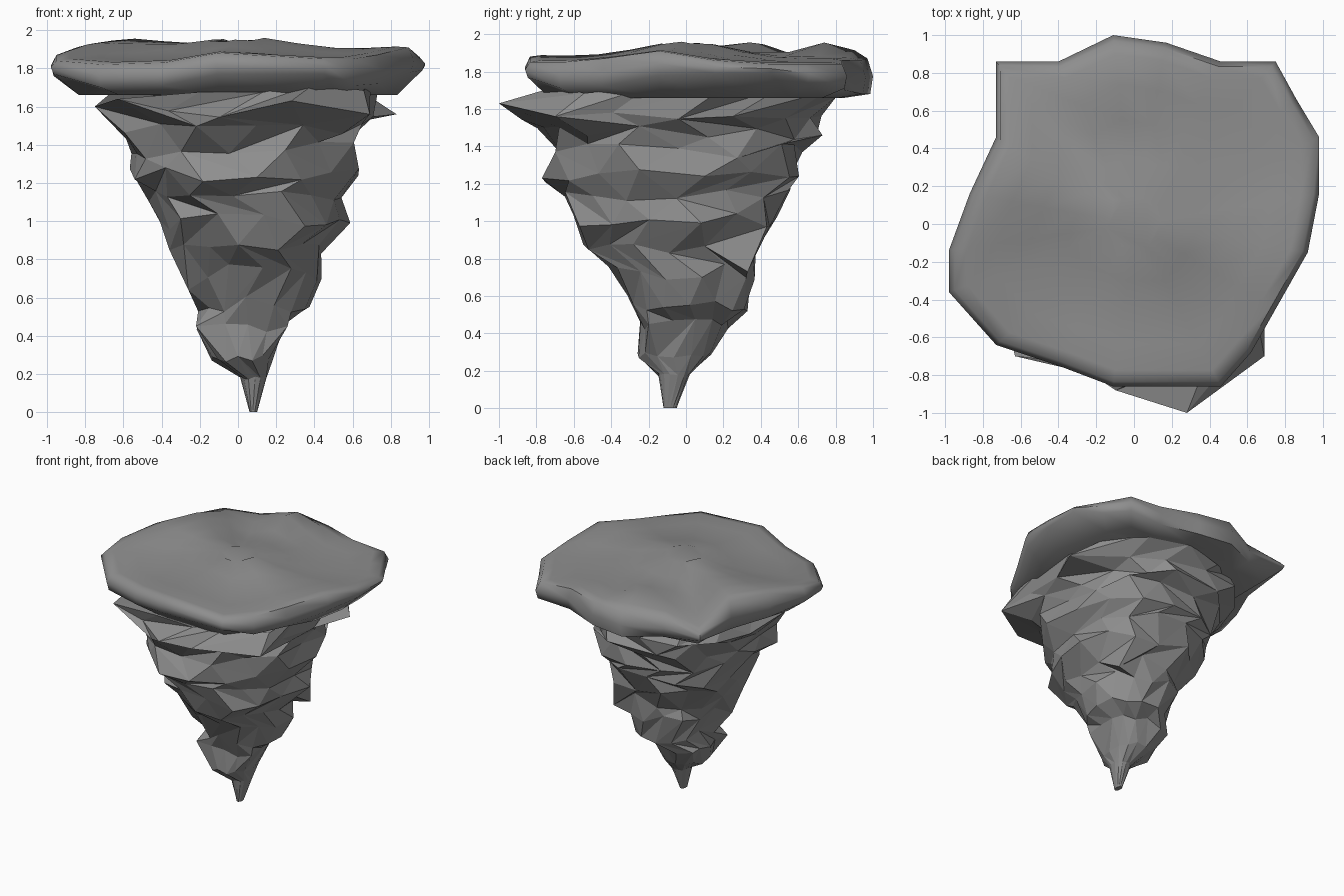
import bpy
import bmesh
import random
from math import cos, sin, pi, copysign, exp
from mathutils import Vector

random.seed(7)
default_cube = bpy.data.objects.get("Cube")
if default_cube:
    bpy.data.objects.remove(default_cube, do_unlink=True)


def make_material(name, colour):
    material = bpy.data.materials.new(name)
    material.use_nodes = True
    material.diffuse_color = colour
    shader = material.node_tree.nodes["Principled BSDF"]
    shader.inputs["Base Color"].default_value = colour
    return material


stone = make_material("grey stone", (0.27, 0.27, 0.27, 1))


def bridge(bm, lower, upper, triangles=False):
    """Join two closed rings that have the same number of vertices."""
    count = len(lower)
    for i in range(count):
        j = (i + 1) % count
        a, b, c, d = lower[i], lower[j], upper[j], upper[i]
        if not triangles:
            bm.faces.new((a, b, c, d))
        elif random.random() < 0.5:
            bm.faces.new((a, b, c))
            bm.faces.new((a, c, d))
        else:
            bm.faces.new((a, b, d))
            bm.faces.new((b, c, d))


def finish(bm, name):
    bmesh.ops.recalc_face_normals(bm, faces=bm.faces)
    mesh = bpy.data.meshes.new(name)
    bm.to_mesh(mesh)
    bm.free()
    mesh.materials.append(stone)
    part = bpy.data.objects.new(name, mesh)
    bpy.context.collection.objects.link(part)
    return part


# Hanging rock: height, then extents (x low, x high, y low, y high)
LEVELS = [
    (0, .06, .1, -.12, -.05), (.18, .01, .15, -.15, .02),
    (.28, -.14, .18, -.27, .14), (.45, -.22, .26, -.25, .23),
    (.56, -.22, .39, -.31, .35), (.73, -.28, .44, -.41, .38),
    (.85, -.36, .48, -.54, .36), (1, -.44, .58, -.63, .5),
    (1.13, -.5, .58, -.69, .59), (1.24, -.57, .64, -.77, .62),
    (1.37, -.59, .65, -.74, .66), (1.47, -.65, .68, -.84, .72),
    (1.58, -.74, .76, -.86, .78), (1.68, -.68, .76, -.84, .85),
]
SIDES = 15


def rock_ring(bm, level, row):
    z, x0, x1, y0, y1 = level
    rough = min(row / 4, 1)
    ring = []
    for i in range(SIDES):
        angle = 2 * pi * (i + 0.5 * (row % 2)) / SIDES
        reach = 1 + rough * random.uniform(-0.11, 0.04)
        c, s = cos(angle), sin(angle)
        c = copysign(abs(c) ** 0.88, c) * reach
        s = copysign(abs(s) ** 0.88, s) * reach
        lift = rough * random.uniform(-0.045, 0.045)
        ring.append(bm.verts.new(((x0 + x1 + (x1 - x0) * c) / 2,
                                  (y0 + y1 + (y1 - y0) * s) / 2, z + lift)))
    return ring


bm = bmesh.new()
rings = [rock_ring(bm, level, row) for row, level in enumerate(LEVELS)]
for lower, upper in zip(rings, rings[1:]):
    bridge(bm, lower, upper, triangles=True)
bm.faces.new(rings[0])
bm.faces.new(rings[-1])

# Crags: pull the nearest rock corner out to each point
CRAGS = [(.28, -1, 1.63), (.69, -.7, 1.56), (.83, .25, 1.56),
         (-.75, -.2, 1.6), (-.63, -.7, 1.64), (.2, .73, 1.46), (.26, -.2, .45),
         (-.22, -.22, .45), (-.26, -.22, .64), (-.18, .17, .44),
         (.1, -.77, 1.23), (.42, .33, .73)]
moved = set()
for crag in map(Vector, CRAGS):
    nearest = min((v for v in bm.verts if v not in moved),
                  key=lambda v: (v.co - crag).length)
    nearest.co = crag
    moved.add(nearest)
finish(bm, "hanging_rock")

# Ground slab rim: x, y, lower edge height, upper edge height
RIM = [
    (-.11, 1, 1.68, 1.87), (.17, .96, 1.68, 1.86), (.46, .86, 1.7, 1.86),
    (.75, .86, 1.71, 1.84), (.86, .66, 1.74, 1.84), (.98, .46, 1.79, 1.84),
    (.98, .16, 1.79, 1.86), (.92, -.15, 1.78, 1.91), (.75, -.45, 1.72, 1.87),
    (.62, -.68, 1.71, 1.85), (.46, -.86, 1.77, 1.85), (-.11, -.86, 1.77, 1.88),
    (-.4, -.75, 1.71, 1.83), (-.73, -.64, 1.7, 1.82), (-.98, -.36, 1.77, 1.84),
    (-.98, -.14, 1.76, 1.87), (-.87, .16, 1.72, 1.91), (-.73, .46, 1.7, 1.91),
    (-.73, .86, 1.75, 1.81), (-.4, .86, 1.7, 1.85),
]
# Gentle hills on the ground: x, y, rise, radius
HILLS = [(.03, 0, .1, .35), (-.1, .74, .08, .18), (-.53, .3, .05, .25)]


def slab_ring(bm, scale, height):
    return [bm.verts.new((x * scale, y * scale, height(low, high)))
            for x, y, low, high in RIM]


def ground_ring(bm, scale):
    ring = slab_ring(bm, scale, lambda low, high: 1.86 + (high + 0.01 - 1.86) * scale)
    for v in ring:
        for x, y, rise, radius in HILLS:
            distance = (v.co.x - x) ** 2 + (v.co.y - y) ** 2
            v.co.z += rise * exp(-distance / radius ** 2)
    return ring


bm = bmesh.new()
slab = [
    slab_ring(bm, 0.85, lambda low, high: min(low, 1.66)),
    slab_ring(bm, 0.985, lambda low, high: low),
    slab_ring(bm, 1, lambda low, high: (low + high) / 2),
    slab_ring(bm, 0.97, lambda low, high: high),
]
slab += [ground_ring(bm, scale) for scale in (0.9, 0.74, 0.55, 0.35, 0.15)]
for lower, upper in zip(slab, slab[1:]):
    bridge(bm, lower, upper)
bm.faces.new(slab[0])
bm.faces.new(slab[-1])
ground = finish(bm, "ground_slab")

# Smooth ground with a crisp underside edge
bpy.ops.object.select_all(action="DESELECT")
ground.select_set(True)
bpy.context.view_layer.objects.active = ground
bpy.ops.object.shade_smooth_by_angle(angle=pi / 3)
